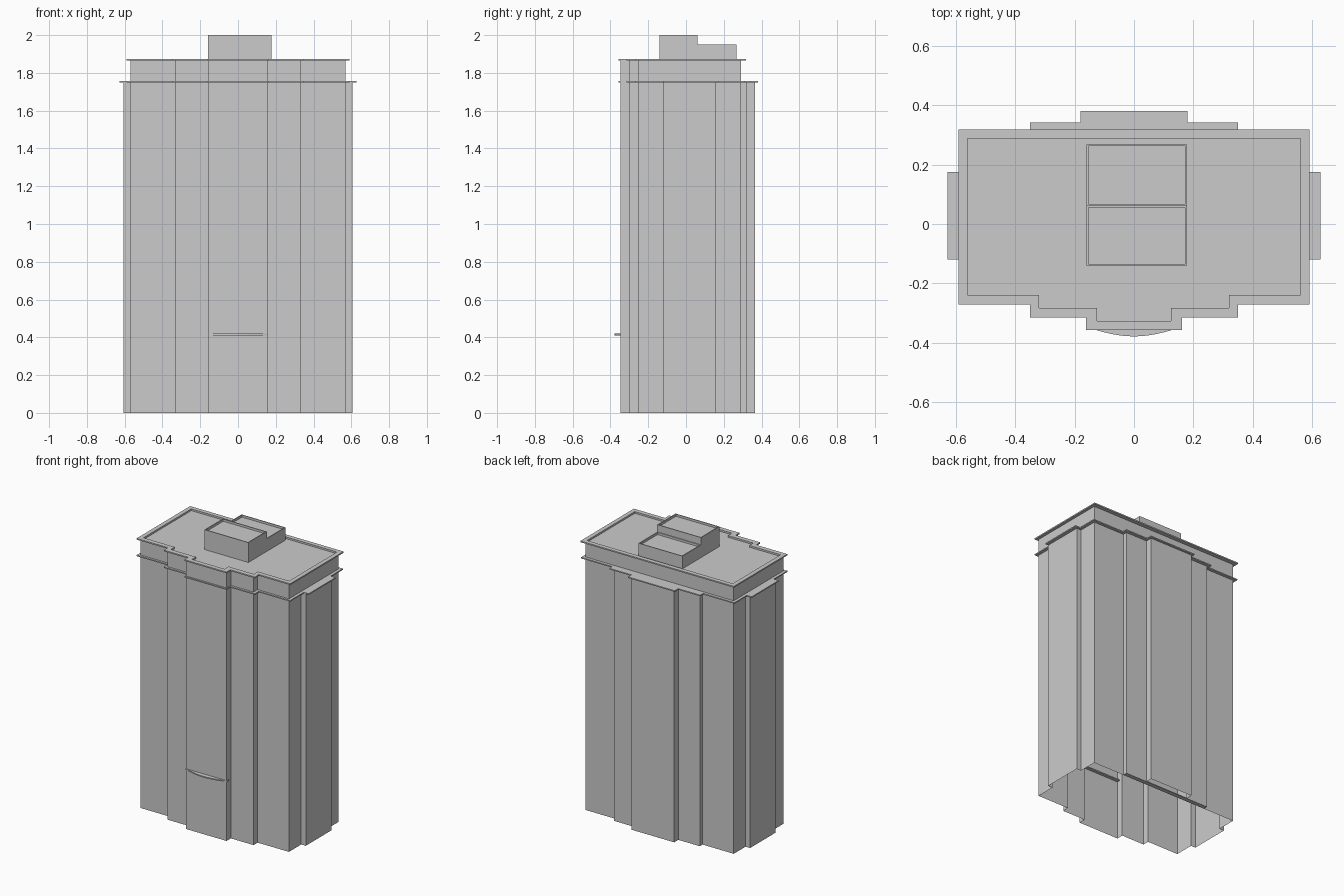
import bpy, math

if "Cube" in bpy.data.objects:
    bpy.data.objects.remove(bpy.data.objects["Cube"])


def mirror(half):
    """Close a right-hand half outline (front to back) by mirroring it in x."""
    return half + [(-x, y) for x, y in reversed(half)]


def rect(x0, x1, y0, y1):
    return [(x0, y0), (x1, y0), (x1, y1), (x0, y1)]


def loft(name, rings, bottom=False, top=False):
    """Join a stack of (outline, z) rings with flat faces, optionally capped."""
    n = len(rings[0][0])
    verts = [(x, y, z) for outline, z in rings for x, y in outline]
    faces = []
    for r in range(len(rings) - 1):
        a, b = r * n, (r + 1) * n
        for i in range(n):
            j = (i + 1) % n
            faces.append((a + i, a + j, b + j, b + i))
    if bottom:
        faces.append(tuple(reversed(range(n))))
    if top:
        faces.append(tuple(range(len(verts) - n, len(verts))))
    mesh = bpy.data.meshes.new(name)
    mesh.from_pydata(verts, [], faces)
    obj = bpy.data.objects.new(name, mesh)
    bpy.context.collection.objects.link(obj)
    return obj


def plan(front, side, back):
    """Stepped plan: front bays, side bay and back bays around a main block."""
    (a, ya), (b, yb), (w, yw) = front
    pts = [(a, ya), (a, yb), (b, yb), (b, yw), (w, yw)]
    if side:
        xs, s0, s1 = side
        pts += [(w, s0), (xs, s0), (xs, s1), (w, s1)]
    pts.append((w, back[0][1]))
    for (x, y), (_, y_prev) in zip(back[1:], back):
        pts += [(x, y_prev), (x, y)]
    return mirror(pts)


# Tower walls, open underneath
body = plan([(.155, -.347), (.33, -.30), (.57, -.255)], (.605, -.12, .16),
            [(.57, .29), (.33, .32), (.165, .365)])
loft("tower_walls", [(body, 0), (body, 1.75)])

# Lower cornice slab follows the walls with an overhang
ledge = plan([(.162, -.357), (.35, -.315), (.59, -.27)], (.628, -.12, .175),
             [(.59, .31), (.35, .342), (.18, .38)])
loft("lower_cornice", [(ledge, 1.75), (ledge, 1.758)], True, True)

# Set-back top storey
storey = plan([(.155, -.347), (.33, -.30), (.57, -.255)], None, [(.57, .29)])
loft("top_storey", [(storey, 1.758), (storey, 1.865)])

# Roof cornice with recessed roof deck
eave = plan([(.162, -.357), (.35, -.315), (.59, -.27)], None, [(.59, .317)])
deck = plan([(.125, -.326), (.32, -.282), (.56, -.238)], None, [(.56, .287)])
loft("roof", [(storey, 1.865), (eave, 1.865), (eave, 1.874),
              (deck, 1.874), (deck, 1.862)], top=True)

# Rooftop plant rooms with small parapets
for name, y0, y1, z in (("plant_room_tall", -.14, .062, 2.0),
                        ("plant_room_low", .062, .268, 1.95)):
    outer = rect(-.16, .178, y0, y1)
    inner = rect(-.153, .171, y0 + .006, y1 - .006)
    loft(name, [(outer, 1.862), (outer, z), (inner, z), (inner, z - .015)], top=True)

# Curved entrance canopy
arc = [(.16 * t, -.347 - .031 * math.cos(t * math.pi / 2)) for t in
       [i / 6 - 1 for i in range(13)]]
canopy = [(-.16, -.325)] + arc + [(.16, -.325)]
loft("entrance_canopy", [(canopy, .411), (canopy, .419)], True, True)

# Narrow sill closing the underside of the rear bays
sill = rect(-.33, .33, .29, .32)
loft("rear_sill", [(sill, 0), (sill, .005)], True, True)
